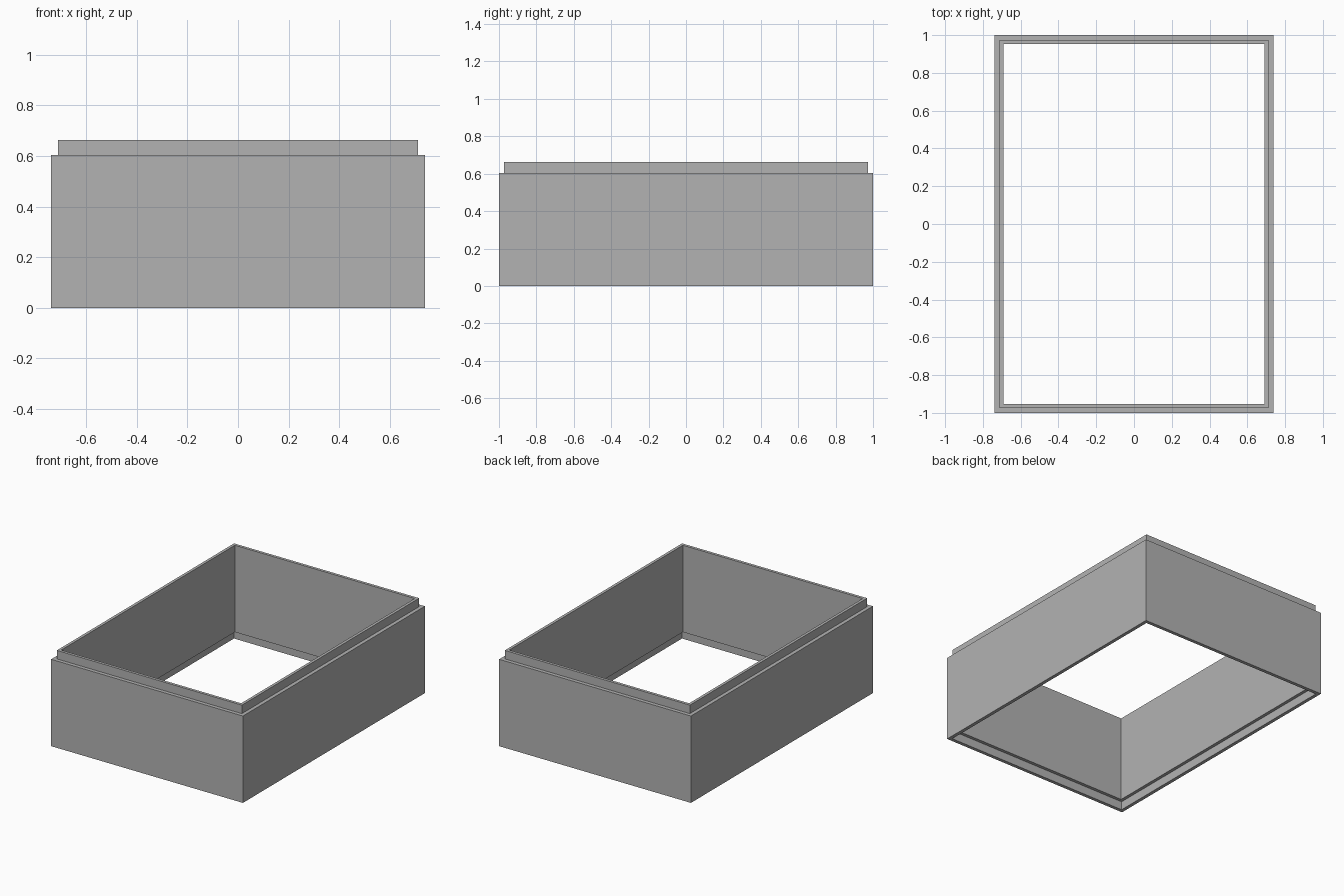
import bpy
import bmesh

cube = bpy.data.objects.get("Cube")
if cube:
    bpy.data.objects.remove(cube, do_unlink=True)

HALF_X, HALF_Y = 0.738, 1.0
WALL, STEP = 0.046, 0.026          # wall thickness, width of the stacking step
BODY_TOP, LIP_TOP = 0.604, 0.663
REBATE = 0.059                     # depth of the rebate under the wall

# Plain grey material
grey = bpy.data.materials.new("plain_grey")
grey.use_nodes = True
colour = (0.45, 0.45, 0.45, 1)
grey.diffuse_color = colour
grey.node_tree.nodes["Principled BSDF"].inputs["Base Color"].default_value = colour

# Wall cross-section as (inset from the outside, height)
profile = [
    (0, 0), (0, BODY_TOP),                     # outer wall
    (STEP, BODY_TOP), (STEP, LIP_TOP),         # raised stacking lip
    (WALL, LIP_TOP), (WALL, REBATE),           # inner wall
    (STEP - 0.002, REBATE), (STEP - 0.002, 0)  # rebate that fits over a lip
]

# Sweep the section around the four mitred corners
bm = bmesh.new()
corners = [(-1, -1), (1, -1), (1, 1), (-1, 1)]
rings = [[bm.verts.new((sx * (HALF_X - d), sy * (HALF_Y - d), z))
          for sx, sy in corners] for d, z in profile]
for i, ring in enumerate(rings):
    following = rings[(i + 1) % len(rings)]
    for j in range(4):
        k = (j + 1) % 4
        bm.faces.new((ring[j], ring[k], following[k], following[j]))
bmesh.ops.recalc_face_normals(bm, faces=bm.faces)

mesh = bpy.data.meshes.new("stacking_frame")
bm.to_mesh(mesh)
bm.free()
mesh.materials.append(grey)
frame = bpy.data.objects.new("stacking_frame", mesh)
bpy.context.collection.objects.link(frame)
